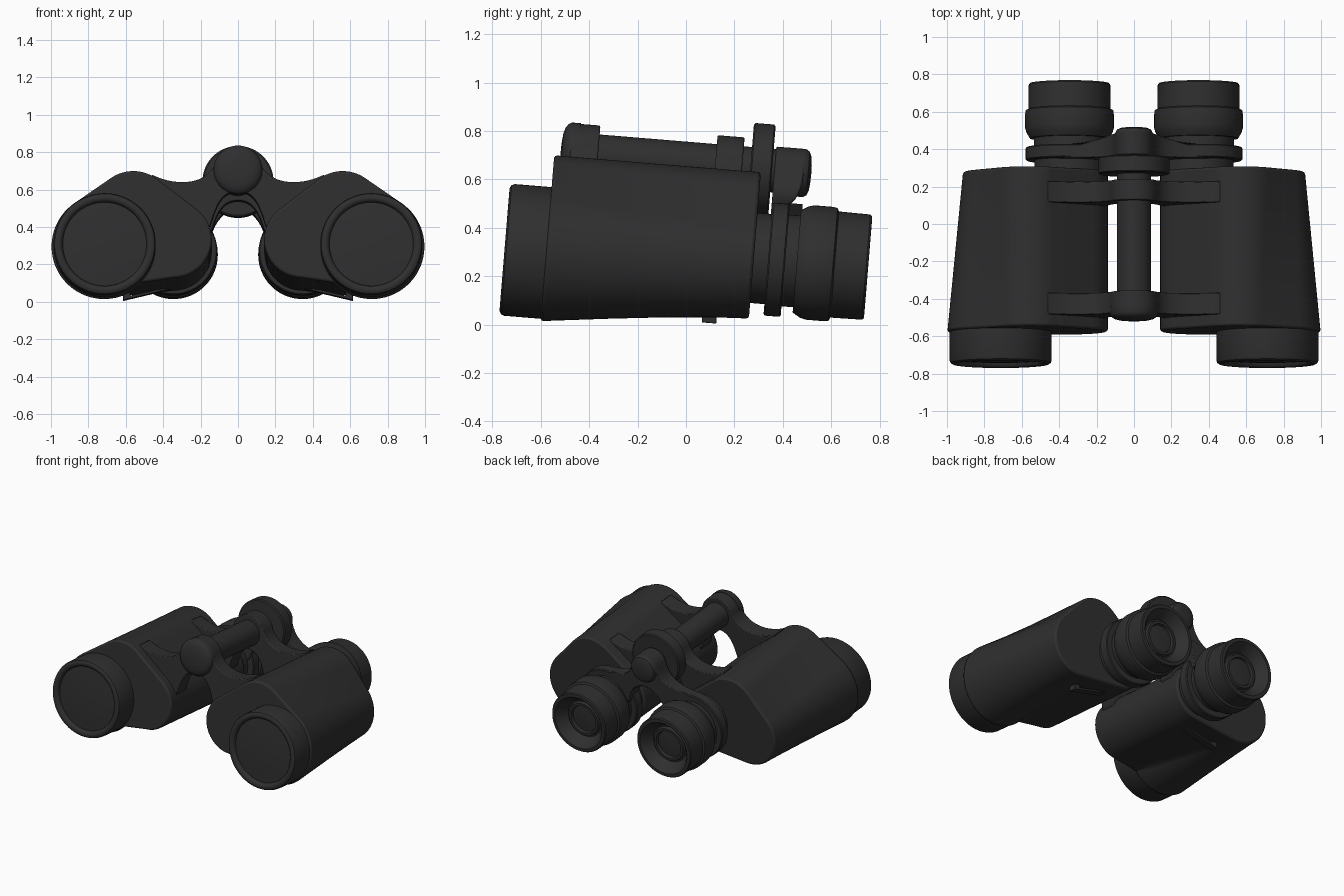
import bpy, bmesh, math
from mathutils import Matrix, Vector
from mathutils.geometry import interpolate_bezier

if "Cube" in bpy.data.objects:
    bpy.data.objects.remove(bpy.data.objects["Cube"])

# The whole model is built along y, then pitched so the front sits higher
TILT = Matrix.Rotation(math.radians(-4.7), 4, 'X')
HINGE = 0.664
black = bpy.data.materials.new("black_rubber")
black.diffuse_color = (0.028, 0.028, 0.028, 1)
black.use_nodes = True
black.node_tree.nodes["Principled BSDF"].inputs["Base Color"].default_value = black.diffuse_color


def finish(name, bm, bevel=0.0, angle=35):
    bmesh.ops.remove_doubles(bm, verts=bm.verts, dist=1e-5)
    bmesh.ops.recalc_face_normals(bm, faces=bm.faces)
    me = bpy.data.meshes.new(name)
    bm.to_mesh(me)
    bm.free()
    ob = bpy.data.objects.new(name, me)
    bpy.context.collection.objects.link(ob)
    me.materials.append(black)
    ob.matrix_world = TILT
    if bevel:
        m = ob.modifiers.new("soft_edges", 'BEVEL')
        m.width, m.segments, m.limit_method = bevel, 2, 'ANGLE'
        m.angle_limit = math.radians(50)
    bpy.ops.object.select_all(action='DESELECT')
    ob.select_set(True)
    bpy.context.view_layer.objects.active = ob
    bpy.ops.object.shade_smooth_by_angle(angle=math.radians(angle))
    return ob


def loft(name, rings, caps=True, **kw):
    bm = bmesh.new()
    vs = [[bm.verts.new(p) for p in ring] for ring in rings]
    n = len(vs[0])
    for a, b in zip(vs, vs[1:]):
        for i in range(n):
            j = (i + 1) % n
            bm.faces.new((a[i], a[j], b[j], b[i]))
    if caps:
        bm.faces.new(vs[0])
        bm.faces.new(vs[-1])
    return finish(name, bm, **kw)


def lathe(name, x, z, profile, n=64):
    """profile: (y, radius) pairs turned about an axis parallel to y"""
    rings = [[(x + r * math.cos(2 * math.pi * i / n), y, z + r * math.sin(2 * math.pi * i / n))
              for i in range(n)] for y, r in profile]
    return loft(name, rings, caps=False)


def arc(c, r, a0, a1, n):
    return [(c[0] + r * math.cos(a0 + (a1 - a0) * i / n), c[1] + r * math.sin(a0 + (a1 - a0) * i / n))
            for i in range(n + 1)]


def curve(*pts, n=12):
    return [(p.x, p.y) for p in interpolate_bezier(*[Vector((a, b, 0)) for a, b in pts], n)]


def tangent(c1, r1, c2, r2):
    dx, dz = c2[0] - c1[0], c2[1] - c1[1]
    return math.atan2(dz, dx) - math.acos((r1 - r2) / math.hypot(dx, dz))


# Body cross-section: objective, prism hump and eyepiece circles joined by tangents
def section(obj_c, obj_r, start):
    hump, hr, inner, ir = (0.56, 0.443), 0.21, (0.345, 0.285), 0.205
    a1 = tangent(obj_c, obj_r, hump, hr)
    a2 = tangent(hump, hr, inner, ir) % (2 * math.pi)
    pts = arc(obj_c, obj_r, math.radians(start), a1, 40)
    pts += arc(hump, hr, a1, a2, 18)
    pts += arc(inner, ir, a2, math.radians(268), 22)
    p, q = pts[-1], pts[0]
    pts += [(p[0] + (q[0] - p[0]) * t / 5, p[1] + (q[1] - p[1]) * t / 5) for t in range(1, 5)]
    return pts


front = section((0.715, 0.248), 0.283, -137)
rear = section((0.688, 0.272), 0.226, -97)

for side, s in (("left", -1), ("right", 1)):
    rings = []
    for i in range(7):
        t = i / 6
        rings.append([(s * (a[0] + (b[0] - a[0]) * t), -0.60 + 0.857 * t, a[1] + (b[1] - a[1]) * t)
                      for a, b in zip(front, rear)])
    loft(side + "_body", rings, bevel=0.012)

    # Objective barrel with rounded rim and recessed lens
    lathe(side + "_objective", s * 0.713, 0.248, [
        (-0.57, 0), (-0.57, 0.273), (-0.752, 0.273), (-0.765, 0.268), (-0.772, 0.257),
        (-0.773, 0.245), (-0.769, 0.234), (-0.760, 0.227), (-0.748, 0.224),
        (-0.753, 0.16), (-0.757, 0.08), (-0.758, 0)])

    # Eyepiece with bridge ring, eyecup and sunken ocular
    lathe(side + "_eyepiece", s * 0.345, 0.298, [
        (0.24, 0), (0.24, 0.187), (0.316, 0.187), (0.316, 0.228), (0.322, 0.234), (0.381, 0.234),
        (0.387, 0.228), (0.387, 0.190), (0.435, 0.190), (0.435, 0.212), (0.465, 0.230),
        (0.49, 0.237), (0.565, 0.237), (0.585, 0.234), (0.592, 0.220), (0.722, 0.218),
        (0.730, 0.212), (0.731, 0.190), (0.722, 0.180), (0.655, 0.135), (0.655, 0.125),
        (0.675, 0.118), (0.675, 0.100), (0.655, 0.095), (0.658, 0.05), (0.660, 0)])

    # Strap lug: slanted bar on two feet
    def bar(name, a, b, c, d):
        loft(name, [[(s * x, y, z) for x, z in (a, b, c, d)] for y in (0.064, 0.124)], bevel=0.003)
    bar(side + "_strap_lug", (0.615, 0.014), (0.36, 0.074), (0.36, 0.088), (0.615, 0.030))
    bar(side + "_strap_lug_foot", (0.615, 0.016), (0.575, 0.024), (0.575, 0.08), (0.615, 0.08))


def plate(name, half, y0, back):
    """half: outline from top centre to bottom centre on the +x side"""
    outline = half + [(-x, z) for x, z in reversed(half) if x > 1e-4]
    loft(name, [[(x, y0, z) for x, z in outline], [(x, back(x), z) for x, z in outline]], bevel=0.006)


# Hinge brackets
bracket = arc((0, HINGE), 0.127, math.pi / 2, math.radians(20), 12)
bracket += curve((0.125, 0.69), (0.17, 0.59), (0.32, 0.57), (0.46, 0.638))
bracket += [(0.46, 0.45), (0.22, 0.3)]
bracket += curve((0.15, 0.36), (0.12, 0.45), (0.10, 0.55), (0, 0.55))
plate("front_hinge_bracket", bracket, -0.535, lambda x: -0.42)
plate("rear_hinge_bracket", bracket, 0.066, lambda x: 0.178)

# Eyepiece bridge, thinning from the hub to the rings
bridge = arc((0, HINGE), 0.10, math.pi / 2, math.radians(25), 10)
bridge += curve((0.10, 0.68), (0.12, 0.57), (0.22, 0.535), (0.36, 0.528))
bridge += [(0.42, 0.46), (0.25, 0.33)]
bridge += curve((0.15, 0.36), (0.13, 0.45), (0.08, 0.53), (0, 0.53))
plate("eyepiece_bridge", bridge, 0.312, lambda x: 0.44 - 0.055 * min(1, max(0, abs(x) - 0.08) / 0.2))

# Hinge shaft, caps and focus wheel
lathe("hinge_shaft", 0, HINGE, [(-0.45, 0), (-0.45, 0.09), (0.35, 0.09), (0.35, 0)])
lathe("front_cap", 0, HINGE, [(-0.50, 0), (-0.50, 0.13), (-0.538, 0.13), (-0.552, 0.122),
                              (-0.563, 0.105), (-0.570, 0.08), (-0.574, 0.04), (-0.575, 0)])
lathe("rear_cap", 0, HINGE, [(0.40, 0), (0.40, 0.099), (0.438, 0.099), (0.452, 0.09),
                             (0.460, 0.07), (0.464, 0.035), (0.465, 0)])
lathe("focus_wheel", 0, HINGE, [(0.212, 0), (0.212, 0.182), (0.218, 0.19), (0.296, 0.19),
                                (0.302, 0.182), (0.302, 0)], n=72)
